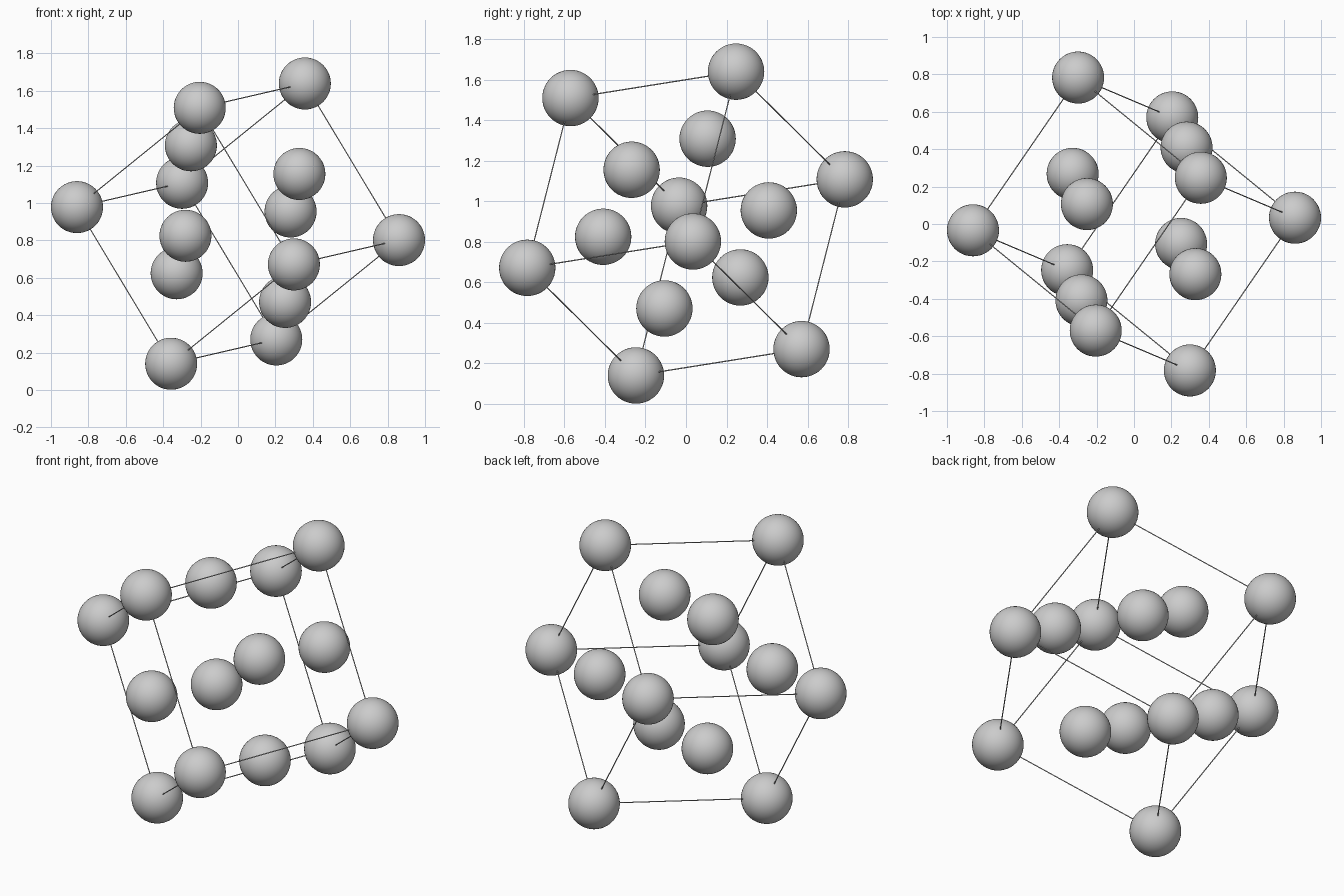
import bpy
from itertools import product
from mathutils import Vector

if "Cube" in bpy.data.objects:
    bpy.data.objects.remove(bpy.data.objects["Cube"])

CENTRE = Vector((0, 0, 0.89))
EDGE, BALL_R, ROD_R = 1.0, 0.139, 0.003

# Orthonormal axes of the tilted cube
u = Vector((0.655, -0.535, 0.53)).normalized()
v = Vector((0.555, 0.82, 0.125))
v = (v - u * v.dot(u)).normalized()
w = u.cross(v)
AXES = (u, v, w)


def place(a, b, c):
    return CENTRE + (u * a + v * b + w * c) * EDGE / 2


def ball(name, pos):
    bpy.ops.mesh.primitive_uv_sphere_add(segments=48, ring_count=24, radius=BALL_R, location=pos)
    bpy.context.object.name = name
    bpy.ops.object.shade_smooth()


def rod(name, p, q):
    d = q - p
    bpy.ops.mesh.primitive_cylinder_add(vertices=8, radius=ROD_R, depth=d.length, location=(p + q) / 2)
    o = bpy.context.object
    o.name = name
    o.rotation_euler = d.to_track_quat('Z', 'Y').to_euler()
    bpy.ops.object.shade_smooth_by_angle()


# Corner balls
for s in product((-1, 1), repeat=3):
    ball("corner_ball", place(*s))

# Face centre balls and the four parallel edge rods for each axis
for i in range(3):
    for s in (-1, 1):
        ball("face_ball", CENTRE + AXES[i] * s * EDGE / 2)
    for s, t in product((-1, 1), repeat=2):
        ends = []
        for e in (-1, 1):
            c = [s, t]
            c.insert(i, e)
            ends.append(place(*c))
        rod("edge_rod", *ends)
